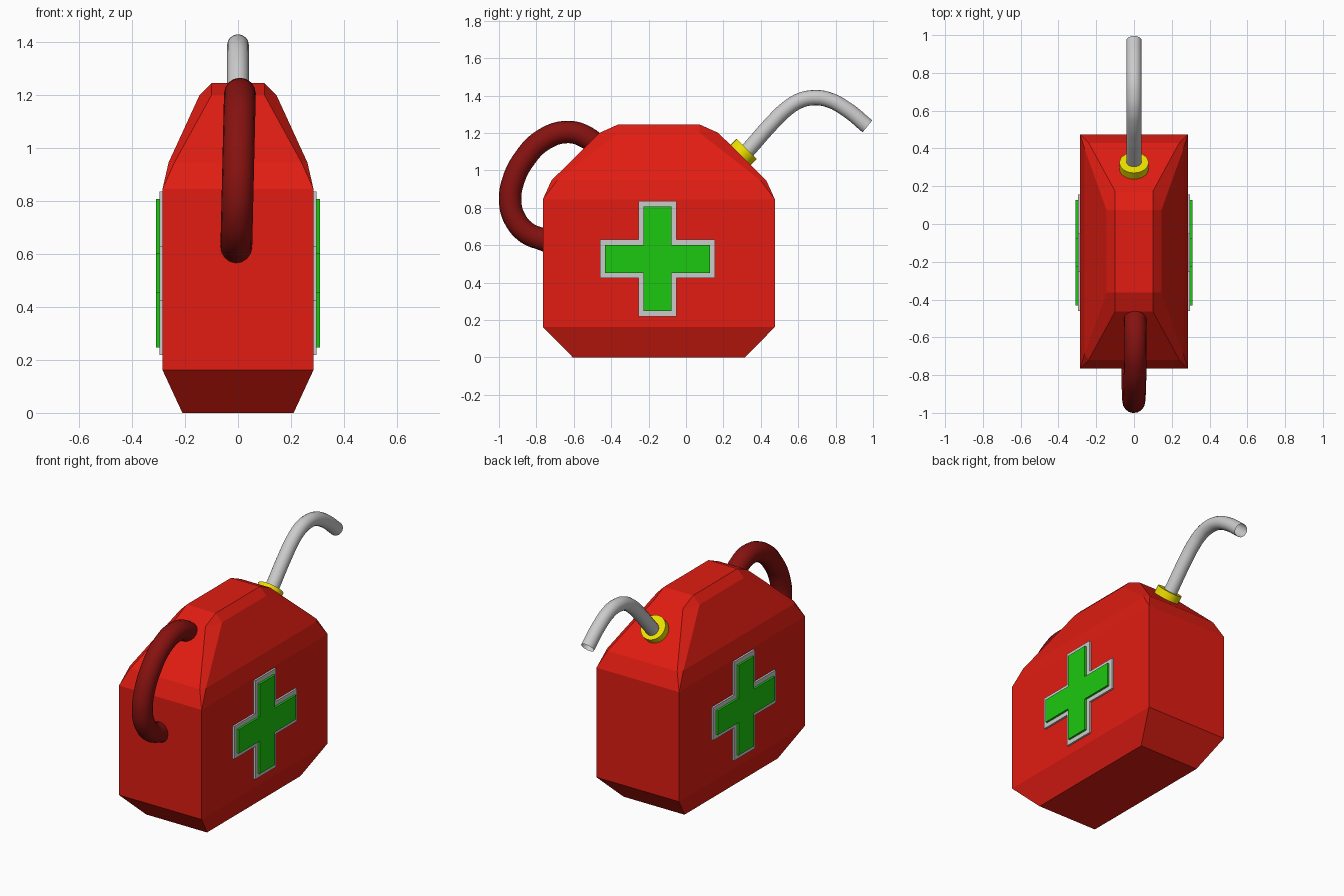
import bpy, bmesh, math
from mathutils import Vector

if "Cube" in bpy.data.objects:
    bpy.data.objects.remove(bpy.data.objects["Cube"])


def material(name, rgb):
    m = bpy.data.materials.new(name)
    m.diffuse_color = (*rgb, 1)
    m.use_nodes = True
    m.node_tree.nodes["Principled BSDF"].inputs["Base Color"].default_value = m.diffuse_color
    return m


RED = material("red_paint", (0.75, 0.012, 0.006))
DARK_RED = material("dark_red", (0.24, 0.006, 0.005))
GREEN = material("green", (0.012, 0.58, 0.005))
YELLOW = material("yellow", (0.85, 0.75, 0.0))


def finish(name, bm, mat=None):
    bmesh.ops.recalc_face_normals(bm, faces=bm.faces)
    me = bpy.data.meshes.new(name)
    bm.to_mesh(me)
    bm.free()
    ob = bpy.data.objects.new(name, me)
    bpy.context.collection.objects.link(ob)
    if mat:
        me.materials.append(mat)
    return ob


def smooth(ob):
    bpy.ops.object.select_all(action='DESELECT')
    ob.select_set(True)
    bpy.context.view_layer.objects.active = ob
    bpy.ops.object.shade_smooth_by_angle(angle=math.radians(40))


def tube(name, pts, radius, caps, mat=None):
    cu = bpy.data.curves.new(name, 'CURVE')
    cu.dimensions = '3D'
    cu.bevel_depth = radius
    cu.bevel_resolution = 6
    cu.use_fill_caps = caps
    cu.resolution_u = 6
    sp = cu.splines.new('BEZIER')
    sp.bezier_points.add(len(pts) - 1)
    for bp, p in zip(sp.bezier_points, pts):
        bp.co = p
        bp.handle_left_type = bp.handle_right_type = 'AUTO'
    ob = bpy.data.objects.new(name, cu)
    bpy.context.collection.objects.link(ob)
    bpy.ops.object.select_all(action='DESELECT')
    ob.select_set(True)
    bpy.context.view_layer.objects.active = ob
    bpy.ops.object.convert(target='MESH')
    ob = bpy.context.view_layer.objects.active
    if mat:
        ob.data.materials.clear()
        ob.data.materials.append(mat)
    smooth(ob)


# Can body: stacked rings (z, half x, half y, corner cut x, corner cut y)
CY = -0.145
rings = [(0, .21, .46, 0, 0), (.162, .285, .62, 0, 0), (.845, .285, .62, 0, 0),
         (.945, .262, .575, .022, .03), (1.2, .145, .318, .045, .10),
         (1.245, .10, .218, 0, 0)]
bm = bmesh.new()
loops = []
for z, hx, hy, cx, cy in rings:
    pts = []
    for sx, sy in ((1, 1), (-1, 1), (-1, -1), (1, -1)):
        pair = [(sx * hx, CY + sy * (hy - cy), z), (sx * (hx - cx), CY + sy * hy, z)]
        pts += pair if sx * sy > 0 else pair[::-1]
    loops.append([bm.verts.new(p) for p in pts])
for a, b in zip(loops, loops[1:]):
    for i in range(8):
        j = (i + 1) % 8
        bm.faces.new((a[i], a[j], b[j], b[i]))
bm.faces.new(loops[0])
bm.faces.new(loops[-1])
bmesh.ops.remove_doubles(bm, verts=bm.verts, dist=1e-4)
finish("can_body", bm, RED)


# Raised crosses on both sides
def cross(name, side, half, arm, x_out, mat=None):
    h, a = half, arm
    outline = [(a, a), (a, h), (-a, h), (-a, a), (-h, a), (-h, -a),
               (-a, -a), (-a, -h), (a, -h), (a, -a), (h, -a), (h, a)]
    bm = bmesh.new()
    f = bm.faces.new([bm.verts.new((side * 0.27, -0.152 + y, 0.527 + z)) for y, z in outline])
    ext = bmesh.ops.extrude_face_region(bm, geom=[f])
    for v in ext["geom"]:
        if isinstance(v, bmesh.types.BMVert):
            v.co.x = side * x_out
    if not f.is_valid or len(bm.faces) < 14:
        bm.faces.new([v for v in bm.verts if abs(v.co.x) < 0.275])
    finish(name, bm, mat)


for side, label in ((1, "right"), (-1, "left")):
    cross("cross_border_" + label, side, .308, .102, .297)
    cross("cross_" + label, side, .28, .075, .31, GREEN)

# Carrying handle
path = [(-.44, 1.10), (-.53, 1.175), (-.63, 1.205), (-.76, 1.165), (-.865, 1.06),
        (-.925, .94), (-.94, .83), (-.915, .74), (-.85, .665), (-.765, .63), (-.70, .605)]
tube("handle", [(.014 * (z - .9) / .3 * .5, y, z) for y, z in path], .06, True, DARK_RED)

# Spout, an open pipe
path = [(.29, 1.06), (.36, 1.14), (.45, 1.242), (.54, 1.33), (.61, 1.373), (.68, 1.388),
        (.76, 1.378), (.86, 1.325), (.97, 1.235)]
tube("spout", [(0, y, z) for y, z in path], .041, False)

# Spout collar
axis = Vector((0, 1, 1)).normalized()
bpy.ops.mesh.primitive_cylinder_add(vertices=24, radius=.077, depth=.08,
                                    location=Vector((0, .325, 1.115)) - axis * .04,
                                    rotation=(-math.pi / 4, 0, 0))
collar = bpy.context.object
collar.name = "spout_collar"
collar.data.materials.append(YELLOW)
smooth(collar)
